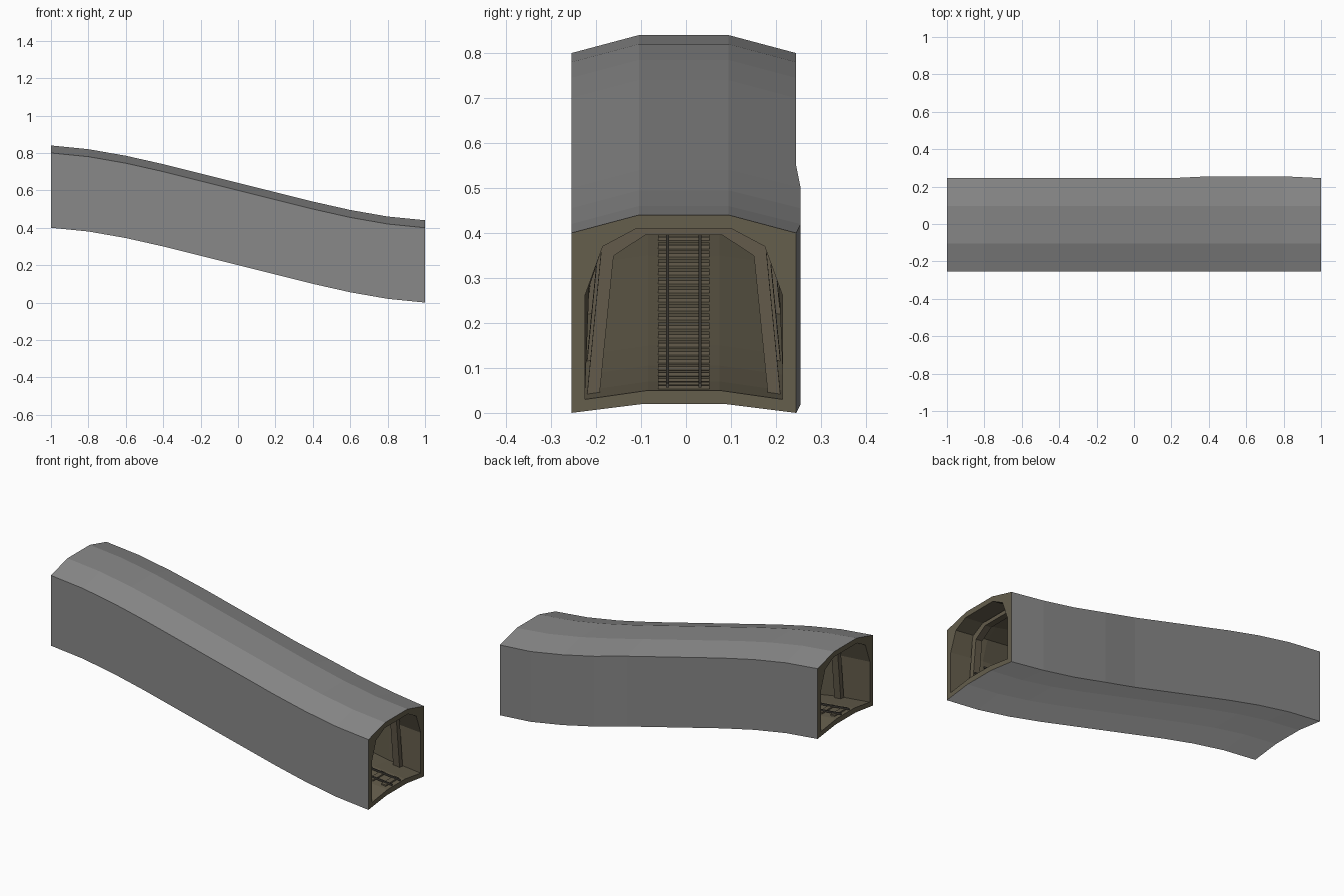
import bpy, bmesh, random

if "Cube" in bpy.data.objects:
    bpy.data.objects.remove(bpy.data.objects["Cube"])
random.seed(4)

def mat(name, rgb):
    m = bpy.data.materials.new(name)
    m.diffuse_color = (*rgb, 1)
    m.use_nodes = True
    m.node_tree.nodes["Principled BSDF"].inputs["Base Color"].default_value = m.diffuse_color
    return m

STONE = mat("grey stone", (0.25, 0.25, 0.25))
EARTH = mat("brown earth", (0.13, 0.112, 0.073))
PALE = mat("pale underside", (0.8, 0.8, 0.8))
WOOD = mat("timber brown", (0.125, 0.105, 0.07))
IRON = mat("dark iron", (0.06, 0.055, 0.045))

CY = -0.005                                   # tunnel centre line in y
XS = [-1 + 0.2 * i for i in range(11)]
ZS = [0.40, 0.38, 0.345, 0.30, 0.25, 0.20, 0.15, 0.10, 0.055, 0.02, 0.0]

def drop(x):
    """Height of the sloping tunnel base at x."""
    t = min(max((x + 1) / 0.2, 0), 9.9999)
    i = int(t)
    return ZS[i] + (ZS[i + 1] - ZS[i]) * (t - i)

def mirror(half):
    """Full section from its +y half, running from +y to -y."""
    return half + [(-y, z) for y, z in reversed(half)]

def make(name, bm, mats):
    bmesh.ops.recalc_face_normals(bm, faces=bm.faces)
    me = bpy.data.meshes.new(name)
    bm.to_mesh(me)
    bm.free()
    for m in mats:
        me.materials.append(m)
    ob = bpy.data.objects.new(name, me)
    bpy.context.collection.objects.link(ob)
    return ob

def ring(bm, x, pts):
    return [bm.verts.new((x, CY + y, z + drop(x))) for y, z in pts]

def skin(bm, a, b, mat_of=lambda i: 0):
    n = len(a)
    for i in range(n):
        j = (i + 1) % n
        bm.faces.new((a[i], a[j], b[j], b[i])).material_index = mat_of(i)

# tunnel shell: grey outside, earth inside and on both end rims
outer = mirror([(0.09, 0.02), (0.25, 0), (0.25, 0.40), (0.10, 0.44)])
inner = mirror([(0.08, 0.05), (0.22, 0.03), (0.22, 0.26), (0.18, 0.37), (0.105, 0.41)])
bm = bmesh.new()
outs, ins = [], []
for k, x in enumerate(XS):
    bulge = 0.01 if 0.3 < x < 0.9 else 0
    outs.append(ring(bm, x, [(y + (bulge if y > 0.2 else 0), z) for y, z in outer]))
    rough = 0.01 if 0 < k < 10 else 0         # rough rock walls, even floor
    ins.append(ring(bm, x, [
        (y + random.uniform(-rough, rough), z + random.uniform(-rough, rough))
        if z > 0.1 else (y, z) for y, z in inner]))
for k in range(10):
    skin(bm, outs[k], outs[k + 1], lambda i: 2 if i in (0, 6, 7) else 0)
    skin(bm, ins[k], ins[k + 1], lambda i: 1)
for o, n in ((outs[0], ins[0]), (outs[-1], ins[-1])):
    # rim: pair each inner corner with the outer corner beside it
    pair = [0, 1, 2, 2, 3, 4, 5, 5, 6, 7]
    for i in range(10):
        j = (i + 1) % 10
        p, q = o[pair[i]], o[pair[j]]
        f = (n[i], n[j], q) if p == q else (n[i], n[j], q, p)
        bm.faces.new(f).material_index = 1
make("tunnel_shell", bm, [STONE, EARTH, PALE])

# timber support arches
arch_out = mirror([(0.215, 0.03), (0.182, 0.365), (0.105, 0.407)])
arch_in = mirror([(0.187, 0.032), (0.156, 0.338), (0.085, 0.385)])
for k in range(5):
    x = 0.87 - 0.4225 * k
    bm = bmesh.new()
    a = ring(bm, x - 0.02, arch_out + arch_in[::-1])
    b = ring(bm, x + 0.02, arch_out + arch_in[::-1])
    skin(bm, a, b)
    for r in (a, b):
        for i in range(5):
            bm.faces.new((r[i], r[i + 1], r[10 - i], r[11 - i]))
    make(f"support_arch_{k + 1}", bm, [WOOD])

def bar(bm, stations, y0, y1, z0, z1):
    """Box-section bar that follows the slope."""
    rs = [ring(bm, x, [(y0, z0), (y1, z0), (y1, z1), (y0, z1)]) for x in stations]
    for a, b in zip(rs, rs[1:]):
        skin(bm, a, b)
    bm.faces.new(rs[0])
    bm.faces.new(rs[-1])

# track sleepers
bm = bmesh.new()
for i in range(25):
    x = -0.96 + 0.08 * i
    bar(bm, (x - 0.014, x + 0.014), -0.057, 0.057, 0.048, 0.058)
make("sleepers", bm, [WOOD])

# pair of rails
bm = bmesh.new()
for y in (-0.036, 0.036):
    bar(bm, XS, y - 0.003, y + 0.003, 0.056, 0.066)
make("rails", bm, [IRON])
